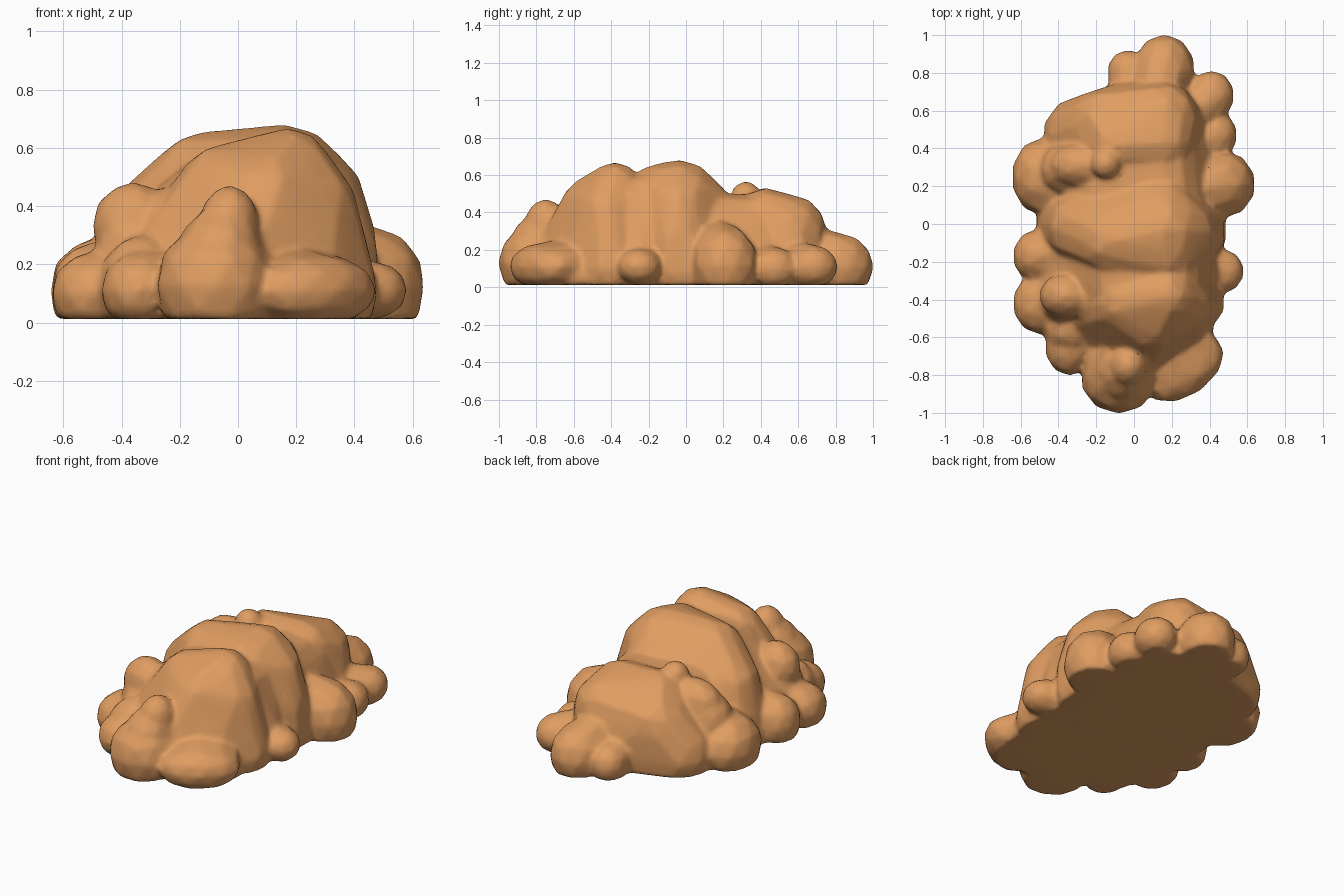
import bpy, bmesh, math
from mathutils import Vector, Matrix

if "Cube" in bpy.data.objects:
    bpy.data.objects.remove(bpy.data.objects["Cube"])

BASE = 0.012

mat = bpy.data.materials.new("warm tan")
mat.diffuse_color = (0.74, 0.335, 0.12, 1)
mat.use_nodes = True
mat.node_tree.nodes["Principled BSDF"].inputs["Base Color"].default_value = mat.diffuse_color

bm_all = bmesh.new()


def hull_and_cut(transforms):
    """Convex hull of transformed unit balls, sliced flat at the base."""
    bm = bmesh.new()
    for m in transforms:
        bmesh.ops.create_icosphere(bm, subdivisions=2, radius=1.03, matrix=m)
    pts = [v.co.copy() for v in bm.verts]
    bm.free()
    bm = bmesh.new()
    for p in pts:
        bm.verts.new(p)
    res = bmesh.ops.convex_hull(bm, input=bm.verts[:])
    junk = [g for g in res["geom_interior"] if isinstance(g, bmesh.types.BMVert)]
    bmesh.ops.delete(bm, geom=junk, context='VERTS')
    cut = bmesh.ops.bisect_plane(bm, geom=bm.verts[:] + bm.edges[:] + bm.faces[:],
                                 plane_co=(0, 0, BASE), plane_no=(0, 0, 1), clear_inner=True)
    edges = [e for e in cut["geom_cut"] if isinstance(e, bmesh.types.BMEdge)]
    if edges:
        bmesh.ops.contextual_create(bm, geom=edges)
    bmesh.ops.recalc_face_normals(bm, faces=bm.faces[:])
    me = bpy.data.meshes.new("tmp")
    bm.to_mesh(me)
    bm.free()
    bm_all.from_mesh(me)
    bpy.data.meshes.remove(me)


def lobe(balls):
    """Big lobe: hull around a few balls (x, y, z, radius)."""
    hull_and_cut([Matrix.Translation((x, y, z)) @ Matrix.Scale(r, 4) for x, y, z, r in balls])


def knob(x, y, z, rx, ry, rz, turn=0, inward=0.0):
    """Small lump, stretched toward the middle of the mound where it sits on the rim."""
    d = Vector((x, y * 0.6, 0)).normalized() * inward
    rot = Matrix.Rotation(math.radians(turn), 4, 'Z')
    outer = 0.88 if inward else 1.0
    hull_and_cut([
        Matrix.Translation((x, y, z)) @ rot @ Matrix.Diagonal((rx, ry, rz * outer, 1)),
        Matrix.Translation((x - d.x, y - d.y, z)) @ rot @ Matrix.Diagonal((rx, ry, rz, 1))])


# front lobe
lobe([(.17, -.38, .515, .15), (-.05, -.42, .46, .15), (.29, -.40, .10, .19),
      (-.25, -.45, .10, .20), (.0, -.65, .10, .19), (.1, -.5, .42, .17), (.24, -.42, .38, .17),
      (.20, -.5, .12, .2)])
# middle lobe
lobe([(-.12, -.09, .47, .18), (.16, -.03, .47, .205), (.15, -.13, .46, .2), (.25, -.04, .42, .18),
      (.27, -.02, .08, .22), (.28, -.04, .25, .2), (-.30, 0, .10, .22), (-.27, -.02, .32, .19),
      (.15, .06, .42, .18)])
# back lobe
lobe([(-.1, .42, .365, .16), (.15, .43, .365, .16), (.15, .56, .30, .19), (-.15, .52, .26, .2),
      (.2, .5, .08, .2), (-.28, .47, .10, .2), (.04, .58, .10, .20), (0, .36, .1, .2)])
# saddles filling the valleys between the lobes
lobe([(.17, -.32, .41, .19), (.17, -.15, .41, .19), (-.08, -.32, .38, .19), (-.1, -.15, .38, .19),
      (.28, -.25, .10, .19), (-.33, -.35, .10, .2), (-.35, -.12, .10, .18)])
lobe([(.17, .14, .31, .19), (.14, .38, .30, .19), (-.15, .14, .29, .19), (-.15, .4, .28, .19),
      (.30, .15, .10, .18), (.25, .4, .1, .18), (-.34, .2, .10, .18), (-.32, .38, .10, .18)])
# low skirt that ties the rim together
lobe([(0, -.72, .06, .16), (.27, -.6, .06, .15), (-.28, -.55, .06, .16), (-.36, -.3, .06, .17),
      (-.34, .3, .06, .17), (.05, .68, .06, .16), (.30, .6, .06, .15), (.30, .2, .06, .16)])

# knobs standing on the rim, low
for k in [
    (-.08, -.81, .13, .20, .19, .23),                                    # front
    (.27, -.77, .11, .23, .135, .14, 35), (-.34, -.65, .11, .13, .15, .15),
    (-.50, -.42, .10, .14, .16, .16), (-.51, -.17, .11, .13, .14, .18),   # left
    (-.49, .25, .11, .155, .20, .20),
    (.47, .21, .12, .17, .175, .23), (.43, .47, .10, .115, .13, .13),     # right
    (.41, .68, .11, .12, .13, .13), (.47, -.25, .11, .11, .115, .11),
    (.16, .82, .11, .16, .18, .20), (-.03, .81, .09, .11, .11, .13),      # back
]:
    knob(*(k if len(k) == 7 else k + (0,)), inward=0.09)

# knobs riding higher on the lobes
for k in [(-.03, -.75, .34, .10, .11, .13), (-.06, -.77, .22, .15, .17, .18),
          (-.36, -.38, .33, .14, .12, .15), (-.25, -.39, .3, .14, .13, .16),
          (-.36, -.39, .2, .14, .15, .2), (-.33, -.55, .12, .15, .15, .18),
          (-.28, .31, .35, .17, .12, .14), (-.36, .29, .25, .14, .14, .17),
          (-.15, .32, .485, .08, .08, .08)]:
    knob(*k)

mesh = bpy.data.meshes.new("lumpy_mound")
bm_all.to_mesh(mesh)
bm_all.free()
mesh.materials.append(mat)
mound = bpy.data.objects.new("lumpy_mound", mesh)
bpy.context.collection.objects.link(mound)

# fuse the lumps into one skin, then soften the creases slightly
fuse = mound.modifiers.new("fuse", 'REMESH')
fuse.mode = 'VOXEL'
fuse.voxel_size = 0.016
fuse.use_smooth_shade = True
soft = mound.modifiers.new("soften", 'SMOOTH')
soft.factor = 0.5
soft.iterations = 4
thin = mound.modifiers.new("thin", 'DECIMATE')
thin.ratio = 0.25

bpy.context.view_layer.objects.active = mound
mound.select_set(True)
for name in ("fuse", "soften", "thin"):
    bpy.ops.object.modifier_apply(modifier=name)
if not mound.data.materials:
    mound.data.materials.append(mat)
bpy.ops.object.shade_smooth_by_angle(angle=math.radians(50))
